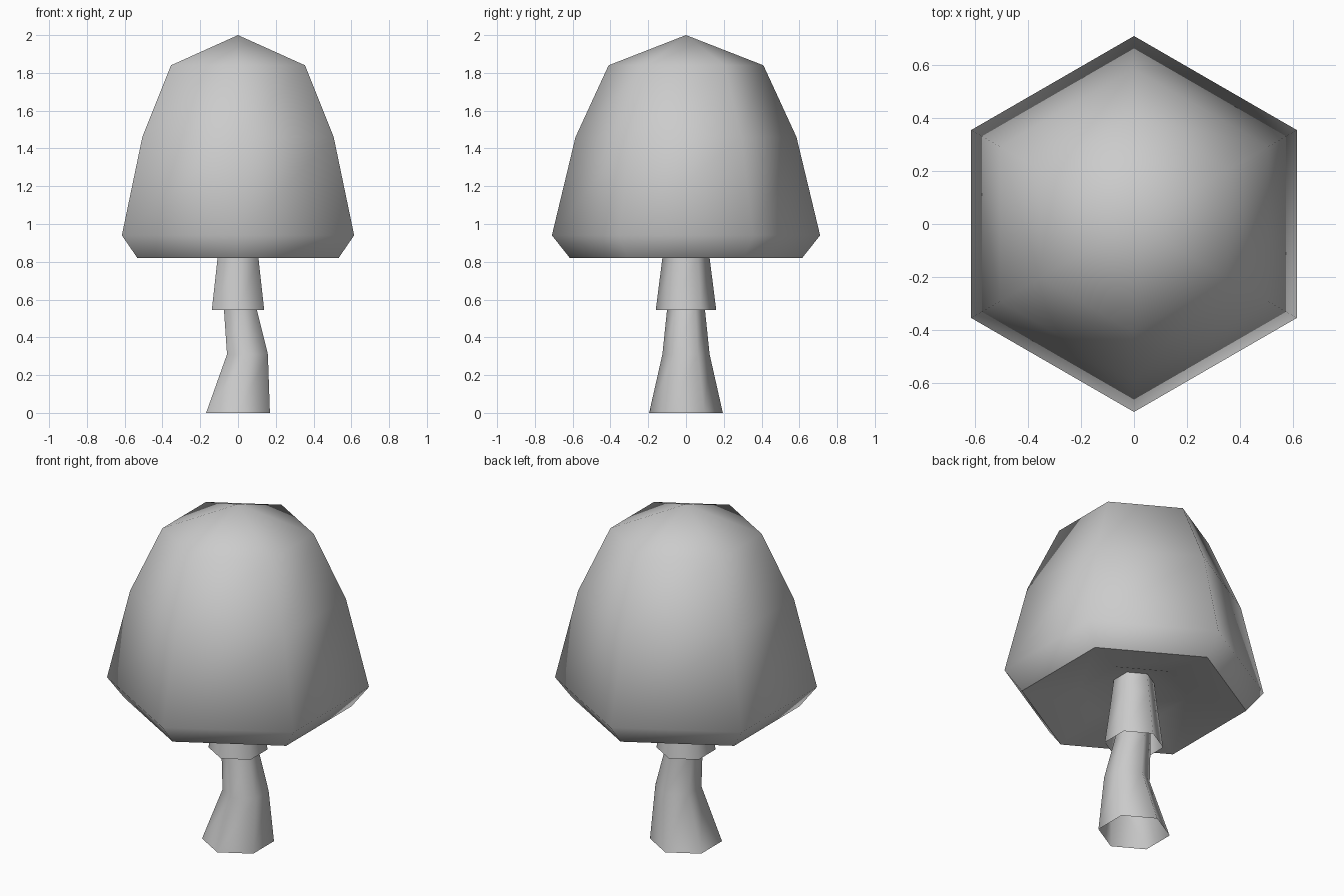
import bpy
import math

cube = bpy.data.objects.get("Cube")
if cube:
    bpy.data.objects.remove(cube, do_unlink=True)

SIDES = 6

grey = bpy.data.materials.new("plain_grey")
grey.use_nodes = True
colour = (0.6, 0.6, 0.6, 1)
grey.diffuse_color = colour
grey.node_tree.nodes["Principled BSDF"].inputs["Base Color"].default_value = colour


def hex_shell(name, rings, apex=None, inward=False):
    """Skin a stack of hexagons (radius, z, x offset), optionally closed to a point."""
    verts, faces = [], []
    for radius, z, shift in rings:
        for i in range(SIDES):
            a = math.pi / 2 + math.tau * i / SIDES
            verts.append((shift + radius * math.cos(a), radius * math.sin(a), z))
    for r in range(len(rings) - 1):
        for i in range(SIDES):
            j = (i + 1) % SIDES
            low, high = r * SIDES, (r + 1) * SIDES
            faces.append((low + i, low + j, high + j, high + i))
    if apex is not None:
        tip = len(verts)
        verts.append((0, 0, apex))
        top = (len(rings) - 1) * SIDES
        for i in range(SIDES):
            faces.append((top + i, top + (i + 1) % SIDES, tip))
    if inward:
        faces = [f[::-1] for f in faces]
    mesh = bpy.data.meshes.new(name)
    mesh.from_pydata(verts, [], faces)
    mesh.materials.append(grey)
    mesh.shade_smooth()
    obj = bpy.data.objects.new(name, mesh)
    bpy.context.collection.objects.link(obj)
    return obj


# Domed cap with a tucked-in lower rim
hex_shell("cap", [(0.615, 0.82, 0), (0.71, 0.94, 0), (0.585, 1.46, 0),
                  (0.41, 1.84, 0)], apex=2.0)

# Shallow hollow below the cap, kept separate so that the rim stays crisp
hex_shell("cap_underside", [(0.615, 0.82, 0), (0.3, 0.87, 0)], apex=0.98, inward=True)

# Flared collar around the upper stem, open at the bottom
hex_shell("collar", [(0.16, 0.545, 0), (0.125, 0.82, 0), (0.11, 0.95, 0)])

# Bent stem, open at the foot
hex_shell("stem", [(0.195, 0, 0), (0.125, 0.31, 0.05), (0.1, 0.55, 0.012),
                   (0.065, 0.9, -0.035)])
